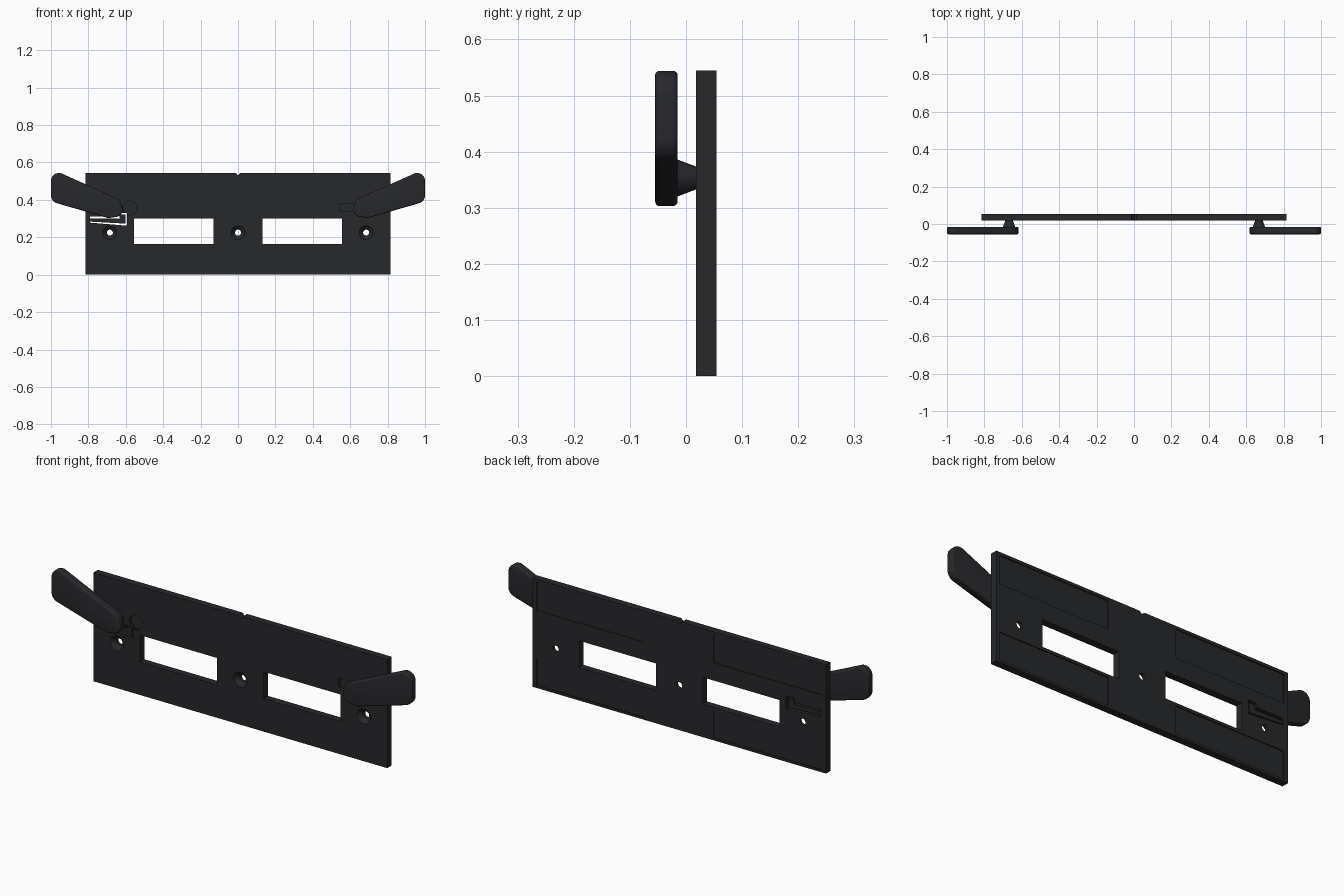
import bpy, bmesh, math
from mathutils import Matrix, Vector

if "Cube" in bpy.data.objects:
    bpy.data.objects.remove(bpy.data.objects["Cube"])

mat = bpy.data.materials.new("dark_plastic")
mat.diffuse_color = (0.02, 0.021, 0.024, 1)
mat.use_nodes = True
mat.node_tree.nodes["Principled BSDF"].inputs["Base Color"].default_value = mat.diffuse_color
YF, YB = 0.018, 0.054   # front and back of plate


def add(name, bm):
    bmesh.ops.recalc_face_normals(bm, faces=bm.faces[:])
    me = bpy.data.meshes.new(name)
    bm.to_mesh(me)
    bm.free()
    ob = bpy.data.objects.new(name, me)
    bpy.context.collection.objects.link(ob)
    me.materials.append(mat)
    return ob


def prism(name, pts, y0, y1):
    """Extrude an (x, z) outline from y0 to y1."""
    bm = bmesh.new()
    f = bm.faces.new([bm.verts.new((x, y0, z)) for x, z in pts])
    r = bmesh.ops.extrude_face_region(bm, geom=[f])
    vs = [v for v in r["geom"] if isinstance(v, bmesh.types.BMVert)]
    bmesh.ops.translate(bm, verts=vs, vec=(0, y1 - y0, 0))
    return add(name, bm)


def rect(x0, x1, z0, z1):
    return [(x0, z0), (x1, z0), (x1, z1), (x0, z1)]


def cone(name, x, z, y0, r0, y1, r1, n=32):
    """Cone or cylinder along y."""
    bm = bmesh.new()
    m = Matrix.Translation((x, (y0 + y1) / 2, z)) @ Matrix.Rotation(-math.pi / 2, 4, 'X')
    bmesh.ops.create_cone(bm, cap_ends=True, segments=n, radius1=r0, radius2=r1,
                          depth=y1 - y0, matrix=m)
    return add(name, bm)


def activate(ob):
    bpy.ops.object.select_all(action='DESELECT')
    bpy.context.view_layer.objects.active = ob
    ob.select_set(True)


def smooth(ob, deg=30):
    activate(ob)
    bpy.ops.object.shade_smooth_by_angle(angle=math.radians(deg))


# Plate with a V notch in the top edge
plate = prism("plate", [(-0.815, 0), (0.815, 0), (0.815, 0.545), (0.013, 0.545),
                        (0, 0.532), (-0.013, 0.545), (-0.815, 0.545)], YF, YB)
cutters = []

# Windows and shallow pad recesses on the back
for s in (-1, 1):
    a, b = sorted((s * 0.13, s * 0.557))
    cutters.append(prism("cut_window", rect(a, b, 0.165, 0.30), 0, 0.1))
    a, b = sorted((s * 0.19, s * 0.793))
    for z0, z1 in ((0.012, 0.15), (0.388, 0.53)):
        cutters.append(prism("cut_pad", rect(a, b, z0, z1), YB - 0.005, 0.1))

# Countersunk screw holes
for x in (-0.685, 0, 0.685):
    cutters.append(cone("cut_hole", x, 0.225, 0, 0.016, 0.1, 0.016))
    cutters.append(cone("cut_sink", x, 0.225, YF - 0.004, 0.041, YF + 0.021, 0.016))

# Front pockets beside the levers
cutters.append(cone("cut_round_pocket", -0.578, 0.357, 0, 0.037, YF + 0.012, 0.037))
cutters.append(prism("cut_slot_pocket", rect(0.545, 0.69, 0.337, 0.38), 0, YF + 0.012))

# Slot around the spring arm
cutters.append(prism("cut_spring_slot", [(-0.79, 0.278), (-0.594, 0.262), (-0.594, 0.33),
                                         (-0.64, 0.33), (-0.64, 0.31), (-0.79, 0.31)], 0, 0.1))
for c in cutters:
    c.hide_render = True
    activate(plate)
    m = plate.modifiers.new("cut", 'BOOLEAN')
    m.operation, m.solver, m.object = 'DIFFERENCE', 'EXACT', c
    bpy.ops.object.modifier_apply(modifier=m.name)
    bpy.data.objects.remove(c)
smooth(plate)

# Spring arm with a hooked head
prism("spring_arm", [(-0.795, 0.284), (-0.602, 0.273), (-0.602, 0.322),
                     (-0.633, 0.322), (-0.633, 0.299), (-0.795, 0.301)], YF + 0.002, YB - 0.004)

# Levers: hull of rounded corner discs, with softened front and back edges
discs = [(0.958, 0.502, 0.042), (0.955, 0.425, 0.045), (0.69, 0.342, 0.039),
         (0.668, 0.368, 0.045), (0.655, 0.347, 0.038)]
R = 0.008
levels = [(R * (1 - math.sin(t)), R * (1 - math.cos(t)))
          for t in (0, math.pi / 8, math.pi / 4, 3 * math.pi / 8, math.pi / 2)]
for s, side in ((-1, "left"), (1, "right")):
    bm = bmesh.new()
    for x, z, r in discs:
        for dy, inset in levels:
            for y in (-0.055 + dy, -0.015 - dy):
                for i in range(32):
                    t = i * math.tau / 32
                    bm.verts.new((s * (x + (r - inset) * math.cos(t)), y,
                                  z + (r - inset) * math.sin(t)))
    bmesh.ops.remove_doubles(bm, verts=bm.verts[:], dist=1e-5)
    bmesh.ops.convex_hull(bm, input=bm.verts[:])
    bmesh.ops.delete(bm, geom=[v for v in bm.verts if not v.link_faces], context='VERTS')
    bmesh.ops.dissolve_limit(bm, angle_limit=0.01, verts=bm.verts[:], edges=bm.edges[:])
    smooth(add(side + "_lever", bm), 40)
    # Tapered pivot post
    smooth(cone(side + "_pivot", s * 0.668, 0.353, -0.018, 0.034, YF + 0.014, 0.015))
